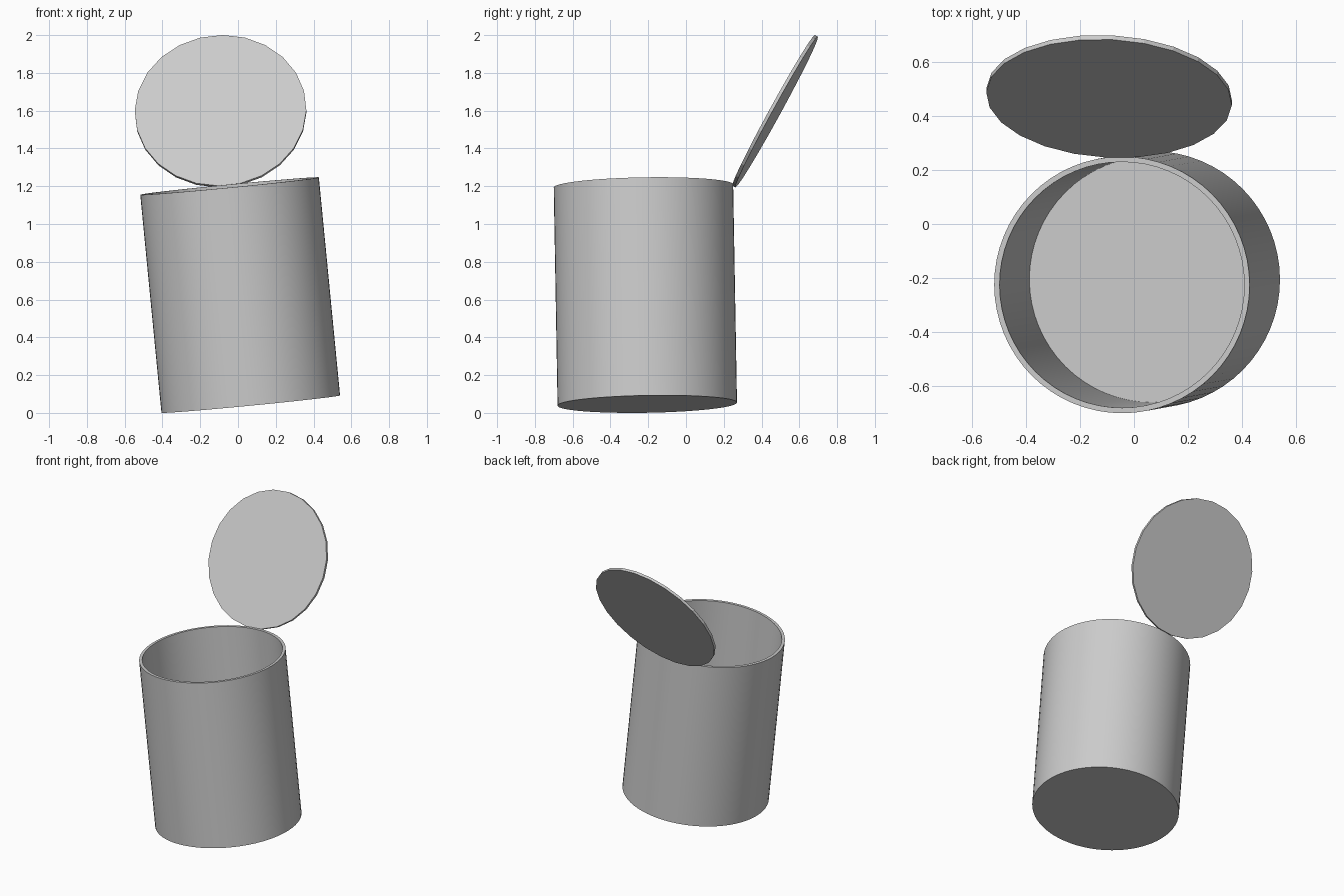
import bpy, math
from mathutils import Euler, Vector

if "Cube" in bpy.data.objects:
    bpy.data.objects.remove(bpy.data.objects["Cube"])

R, H, WALL = 0.475, 1.16, 0.02


def cylinder(name, radius, depth, sides, rot, center):
    bpy.ops.mesh.primitive_cylinder_add(vertices=sides, radius=radius, depth=depth,
                                        location=center, rotation=rot)
    ob = bpy.context.object
    ob.name = name
    return ob


# Leaning frame of the can: bottom centre and axis
tilt = Euler((math.radians(1.0), math.radians(-5.55), 0))
bottom = Vector((0.0675, -0.205, 0.0467))
axis = tilt.to_matrix() @ Vector((0, 0, 1))

# Can body: open top, thin wall and floor
can = cylinder("can_body", R, H, 64, tilt, bottom + axis * H / 2)
hollow = cylinder("can_hollow_cutter", R - WALL, H, 64, tilt,
                  bottom + axis * (H / 2 + WALL))
hollow.hide_render = True
hollow.hide_set(True)
cut = can.modifiers.new("hollow", 'BOOLEAN')
cut.operation = 'DIFFERENCE'
cut.solver = 'EXACT'
cut.object = hollow
bpy.context.view_layer.objects.active = can
bpy.ops.object.select_all(action='DESELECT')
can.select_set(True)
bpy.ops.object.modifier_apply(modifier="hollow")
bpy.data.objects.remove(hollow)
bpy.ops.object.shade_smooth_by_angle(angle=math.radians(30))

# Open lid: thin faceted disc hinged at the back rim
normal = Vector((-0.047, -0.876, 0.48)).normalized()
lid_rot = normal.to_track_quat('Z', 'Y').to_euler()
cylinder("lid", R - WALL, 0.018, 24, lid_rot, (-0.092, 0.472, 1.597))
